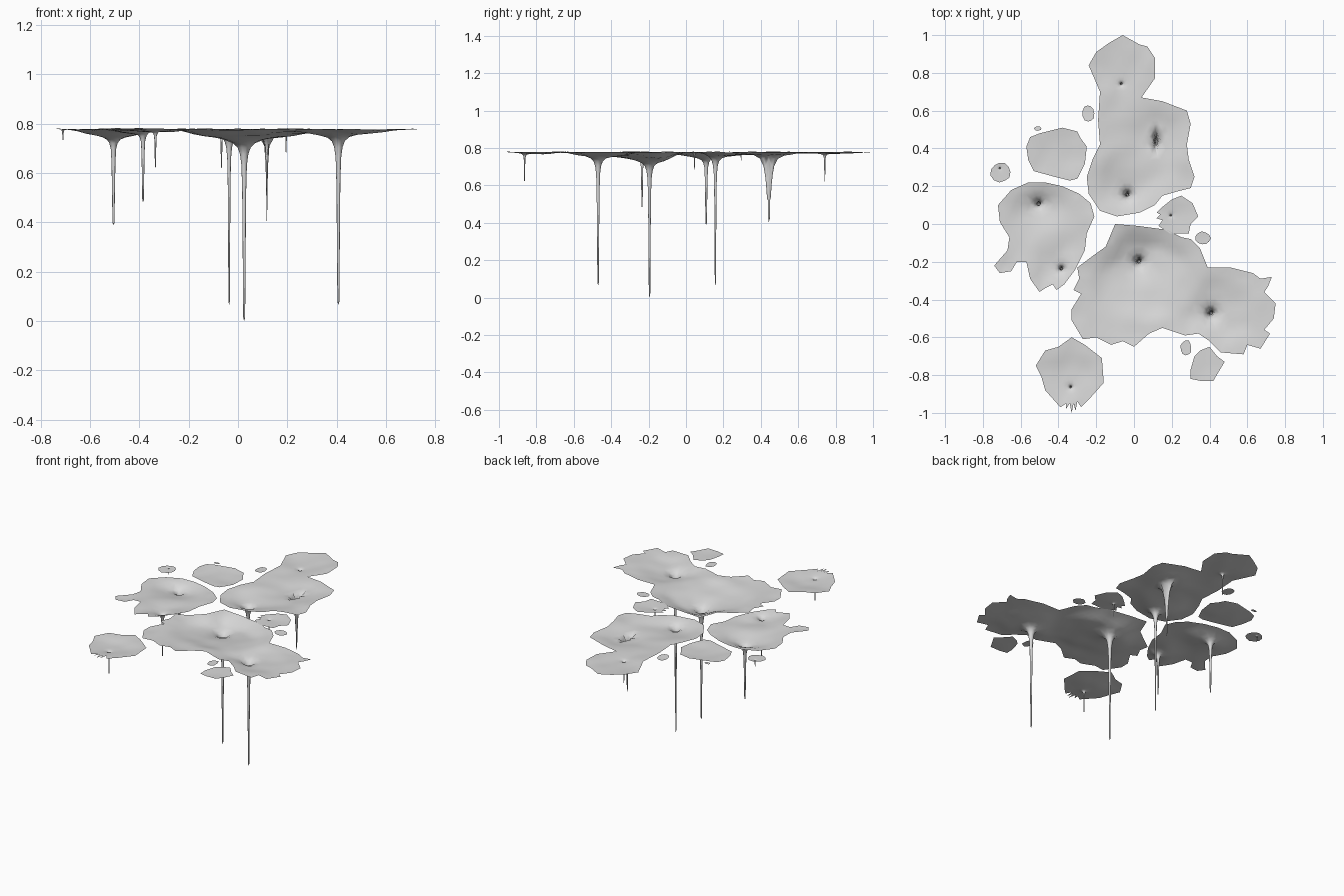
import bpy
import bmesh
import math
import random
from mathutils import Vector, geometry, noise

random.seed(4)
if "Cube" in bpy.data.objects:
    bpy.data.objects.remove(bpy.data.objects["Cube"], do_unlink=True)

TOP = 0.778      # level of the film rim
SPACING = 0.03   # spacing of the film mesh
SIDES = 10       # sides of each drip

grey = bpy.data.materials.new("pale_grey")
grey.use_nodes = True
grey.diffuse_color = (0.7, 0.7, 0.7, 1)
grey.node_tree.nodes["Principled BSDF"].inputs["Base Color"].default_value = grey.diffuse_color

# Drip profiles: radius against share of the drip length
NECK = [(0, 1), (.004, .98), (.006, .6), (.008, .28), (.011, .13),
        (.017, .065), (.027, .03), (.045, .01), (.08, 0)]
BLADE = [(0, 1), (.005, .95), (.01, .65), (.016, .42), (.022, .28),
         (.03, .16), (.05, .05), (.09, 0)]


def neck_share(profile, radius):
    for (r0, s0), (r1, s1) in zip(profile, profile[1:]):
        if radius <= r1:
            return s0 + (s1 - s0) * (radius - r0) / (r1 - r0)
    return 0


def edge_distance(point, outline):
    """Distance to the rim, negative outside it."""
    inside, nearest = False, 10.0
    for a, b in zip(outline, outline[1:] + outline[:1]):
        if (a.y > point.y) != (b.y > point.y):
            if point.x < a.x + (b.x - a.x) * (point.y - a.y) / (b.y - a.y):
                inside = not inside
        along = (b - a).normalized()
        t = max(0, min((b - a).length, (point - a).dot(along)))
        nearest = min(nearest, (point - a - along * t).length)
    return nearest if inside else -nearest


def drip_radius(point, drip):
    return math.hypot((point.x - drip[0]) / drip[5], (point.y - drip[1]) / drip[6])


def height(point, outline, drips):
    rim = min(1, max(0, edge_distance(point, outline)) / .1)
    wave = .006 * noise.noise(Vector((point.x * 9, point.y * 9, .5))) - .005 * rim
    drop = 0
    for drip in drips:
        x, y, tip, sag, spread, wide, deep, profile = drip
        distance = math.hypot(point.x - x, point.y - y)
        wave *= min(1, distance / .08)
        drop += sag * rim * max(0, 1 - distance / spread) ** 1.3
        drop += (TOP - sag - tip) * neck_share(profile, drip_radius(point, drip))
    return TOP + wave - drop


def puddle(name, outline, drips=()):
    """Fill an outline with a thin film and pull drips down from it."""
    outline = [Vector(p) for p in outline]
    count = len(outline)
    points = list(outline)

    # Concentric rings form the drips
    for x, y, tip, sag, spread, wide, deep, profile in drips:
        points.append(Vector((x, y)))
        for radius, share in profile[1:]:
            for i in range(SIDES):
                a = math.tau * i / SIDES
                p = Vector((x + radius * wide * math.cos(a), y + radius * deep * math.sin(a)))
                if edge_distance(p, outline) > .01:
                    points.append(p)

    # Staggered grid forms the film
    low_x, low_y = min(p.x for p in outline), min(p.y for p in outline)
    columns = int((max(p.x for p in outline) - low_x) / SPACING) + 1
    rows = int((max(p.y for p in outline) - low_y) / SPACING) + 1
    for row in range(rows):
        for column in range(columns):
            p = Vector((low_x + (column + row % 2 / 2) * SPACING, low_y + row * SPACING))
            if edge_distance(p, outline) > SPACING * .4:
                if all(drip_radius(p, d) > .1 for d in drips):
                    points.append(p)

    rim = [(i, (i + 1) % count) for i in range(count)]
    flat, _, faces, *_ = geometry.delaunay_2d_cdt(points, rim, [], 1, 1e-6)
    mesh = bpy.data.meshes.new(name)
    mesh.from_pydata([(p.x, p.y, height(p, outline, drips)) for p in flat], [], faces)
    bm = bmesh.new()
    bm.from_mesh(mesh)
    bm.normal_update()
    bmesh.ops.reverse_faces(bm, faces=[f for f in bm.faces if f.normal.z < 0])
    for face in bm.faces:
        face.smooth = True
    bm.to_mesh(mesh)
    bm.free()
    mesh.materials.append(grey)
    obj = bpy.data.objects.new(name, mesh)
    bpy.context.collection.objects.link(obj)


def blob(x, y, wide, deep, sides=11):
    """Slightly uneven oval outline for a droplet."""
    outline = []
    for i in range(sides):
        a = math.tau * i / sides
        k = random.uniform(.88, 1.08)
        outline.append((x + wide * k * math.cos(a), y + deep * k * math.sin(a)))
    return outline


# Large front puddle; each drip is x, y, tip height, sag, sag spread, width and depth scale, profile
puddle("front_puddle", [
    (-.1, 0), (.02, -.01), (.17, -.03), (.25, -.07), (.3, -.08), (.35, -.13), (.39, -.23),
    (.51, -.23), (.63, -.26), (.67, -.29), (.73, -.28), (.71, -.33), (.69, -.36),
    (.75, -.42), (.74, -.5), (.69, -.56), (.72, -.58), (.67, -.66), (.6, -.64),
    (.58, -.69), (.46, -.68), (.4, -.62), (.34, -.58), (.27, -.59), (.15, -.55),
    (.08, -.58), (0, -.65), (-.06, -.62), (-.12, -.64), (-.2, -.6), (-.27, -.61),
    (-.33, -.51), (-.33, -.45), (-.28, -.37), (-.32, -.35), (-.29, -.29),
    (-.3, -.23), (-.22, -.17), (-.15, -.12)],
    [(.025, -.195, 0, .055, .36, 1, 1, NECK), (.407, -.47, .065, .03, .25, 1, 1, NECK)])

# Long back puddle
puddle("back_puddle", [
    (-.06, 1), (.03, .95), (.07, .94), (.11, .88), (.11, .77), (.04, .67), (.15, .65),
    (.28, .6), (.3, .53), (.28, .42), (.29, .34), (.32, .25), (.3, .19), (.22, .17),
    (.15, .15), (.11, .1), (.03, .06), (-.09, .04), (-.18, .07), (-.24, .16),
    (-.25, .25), (-.22, .34), (-.18, .42), (-.19, .55), (-.18, .7), (-.24, .84),
    (-.2, .91), (-.13, .96)],
    [(-.036, .157, .065, .03, .25, .7, .8, NECK), (.117, .443, .4, .02, .25, .25, 1, BLADE),
     (-.067, .742, .62, .01, .2, .5, .5, NECK)])

# Right-hand puddle
puddle("right_puddle", [
    (-.47, .22), (-.38, .2), (-.29, .16), (-.23, .11), (-.21, .04), (-.25, -.05),
    (-.26, -.14), (-.31, -.24), (-.37, -.32), (-.41, -.35), (-.43, -.32), (-.47, -.34),
    (-.5, -.36), (-.55, -.29), (-.57, -.2), (-.62, -.2), (-.65, -.25), (-.71, -.26),
    (-.74, -.22), (-.67, -.14), (-.66, -.07), (-.71, .01), (-.72, .1), (-.65, .18),
    (-.56, .22)],
    [(-.505, .108, .39, .035, .24, 1, 1, NECK), (-.385, -.235, .475, .02, .2, .8, .8, NECK)])

# Medium puddles, two of them with ragged rims
puddle("front_right_puddle", [
    (-.33, -.6), (-.26, -.64), (-.17, -.71), (-.16, -.84), (-.24, -.93), (-.28, -.97),
    (-.3, -.94), (-.31, -.99), (-.32, -.95), (-.33, -1), (-.34, -.95), (-.36, -.98),
    (-.36, -.95), (-.39, -.97), (-.47, -.88), (-.49, -.81), (-.52, -.75), (-.47, -.67),
    (-.4, -.65)],
    [(-.335, -.863, .62, .01, .2, .5, .5, NECK)])
puddle("back_right_puddle", [
    (-.57, .41), (-.55, .46), (-.5, .48), (-.38, .51), (-.3, .49), (-.28, .45),
    (-.25, .41), (-.26, .32), (-.3, .24), (-.34, .23), (-.42, .25), (-.53, .28), (-.56, .34)])
puddle("left_puddle", [
    (.25, .15), (.31, .11), (.34, .04), (.3, 0), (.29, -.05), (.19, -.05), (.13, -.01),
    (.15, .02), (.12, .03), (.14, .05), (.12, .06), (.15, .09), (.2, .13)],
    [(.195, .045, .68, .006, .2, .4, .4, NECK)])
puddle("front_left_puddle", [
    (.4, -.65), (.44, -.7), (.48, -.73), (.45, -.78), (.42, -.83), (.35, -.83),
    (.3, -.82), (.3, -.77), (.32, -.7), (.35, -.67)])

# Small droplets
puddle("right_droplet", blob(-.705, .275, .055, .054), [(-.71, .295, .73, .004, .1, .4, .4, NECK)])
puddle("back_droplet", blob(-.24, .585, .032, .046))
puddle("tiny_droplet", blob(-.51, .505, .019, .012))
puddle("left_droplet", blob(.365, -.075, .04, .034))
puddle("front_droplet", blob(.275, -.655, .03, .042))
